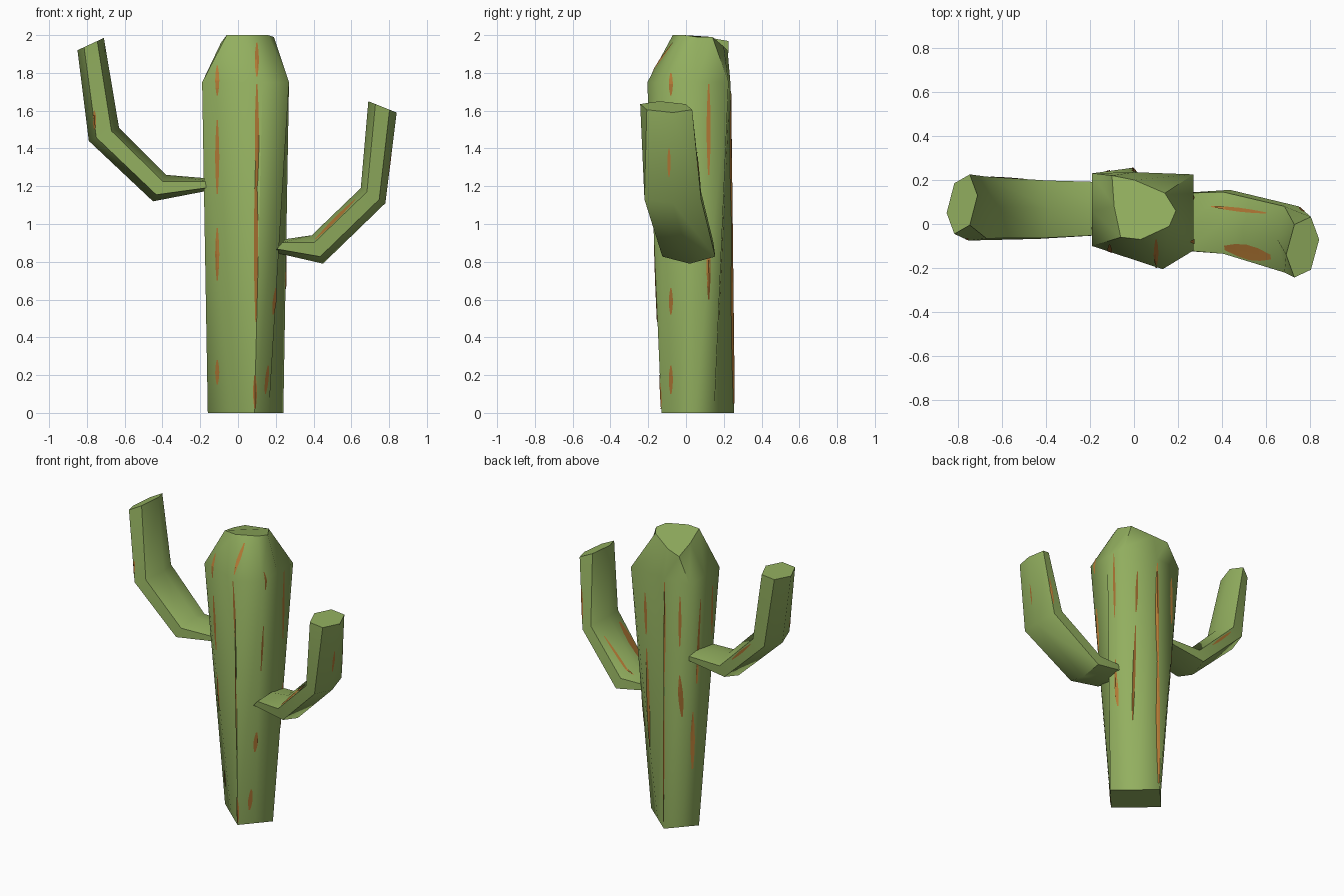
import bpy, bmesh, math
from mathutils import Vector
from mathutils.bvhtree import BVHTree

if "Cube" in bpy.data.objects:
    bpy.data.objects.remove(bpy.data.objects["Cube"])


def material(name, rgb):
    m = bpy.data.materials.new(name)
    m.diffuse_color = (*rgb, 1)
    m.use_nodes = True
    m.node_tree.nodes["Principled BSDF"].inputs["Base Color"].default_value = m.diffuse_color
    return m


GREEN = material("cactus green", (0.29, 0.43, 0.115))
ORANGE = material("orange brown", (0.45, 0.19, 0.035))


def add_object(name, bm, mat):
    mesh = bpy.data.meshes.new(name)
    bm.to_mesh(mesh)
    bm.free()
    mesh.materials.append(mat)
    ob = bpy.data.objects.new(name, mesh)
    bpy.context.collection.objects.link(ob)
    return ob


def loft(name, rings):
    """Skin a list of closed rings, cap both ends, return a ray-cast tree."""
    bm = bmesh.new()
    loops = [[bm.verts.new(p) for p in ring] for ring in rings]
    n = len(loops[0])
    for a, b in zip(loops, loops[1:]):
        for i in range(n):
            j = (i + 1) % n
            bm.faces.new((a[i], a[j], b[j], b[i]))
    bm.faces.new(loops[0])
    bm.faces.new(loops[-1])
    bmesh.ops.recalc_face_normals(bm, faces=bm.faces)
    tree = BVHTree.FromBMesh(bm)
    ob = add_object(name, bm, GREEN)
    bpy.ops.object.select_all(action='DESELECT')
    ob.select_set(True)
    bpy.context.view_layer.objects.active = ob
    bpy.ops.object.shade_smooth_by_angle(angle=math.radians(55))
    return tree


def ribbon(bm, tree, start, end, ray, width=0.022):
    """Lay a thin tapered strip on the surface by projecting a line along ray."""
    start, end, ray = Vector(start), Vector(end), Vector(ray).normalized()
    side = (end - start).cross(ray).normalized()
    steps = max(4, int((end - start).length / 0.06))
    prev = None
    for i in range(steps + 1):
        t = i / steps
        w = width * (0.3 + 0.7 * math.sin(math.pi * t))
        row = []
        for s in (-0.5, 0.0, 0.5):
            hit, normal, _, _ = tree.ray_cast(start.lerp(end, t) + side * s * w, ray)
            row.append(bm.verts.new(hit - ray * 0.004) if hit else None)
        if prev and all(row) and all(prev):
            for k in (0, 1):
                bm.faces.new((prev[k], prev[k + 1], row[k + 1], row[k]))
        prev = row


# Trunk: diamond base, squarish shoulder, slanted crown
corners = [(.087, -.13), (.24, .044), (-.007, .255), (-.16, .085)]
base = []
for i, c in enumerate(corners):
    d = corners[(i + 1) % 4]
    base += [(*c, 0), ((c[0] + d[0]) / 2, (c[1] + d[1]) / 2, 0)]
shoulder = [(x, y, 1.75) for x, y in
            [(.13, -.205), (.27, -.12), (.27, .05), (.27, .225),
             (0, .235), (-.19, .23), (-.19, .06), (-.19, -.10)]]
crown = [(.03, -.07, 2), (.16, -.01, 2), (.19, .06, 1.99), (.14, .14, 1.99),
         (0, .2, 1.94), (-.1, .22, 1.92), (-.09, .08, 1.96), (-.06, -.06, 2)]
trunk = loft("trunk", [base, shoulder, crown])


def arm(name, sections):
    """Each section: inner point, outer point and half width along y."""
    rings = []
    for top, low, w in sections:
        top, low = Vector(top), Vector(low)
        mid, half = (top + low) / 2, (top - low) / 2
        rings.append([mid + half * math.cos(a) + Vector((0, w * math.sin(a) / .866, 0))
                      for a in (math.tau * k / 6 for k in range(6))])
    return loft(name, rings)


# Bent arms
left_arm = arm("left_arm", [
    ((-.14, .07, 1.24), (-.14, .07, 1.18), .12),
    ((-.38, .07, 1.26), (-.45, .06, 1.12), .13),
    ((-.63, .08, 1.51), (-.79, .06, 1.44), .14),
    ((-.71, .13, 1.985), (-.85, .05, 1.92), .115)])
right_arm = arm("right_arm", [
    ((.25, .01, .92), (.19, .01, .85), .13),
    ((.39, .0, .94), (.45, .02, .79), .14),
    ((.65, -.07, 1.19), (.78, -.07, 1.11), .15),
    ((.69, -.14, 1.65), (.84, -.07, 1.59), .12)])

# Orange streaks running up the trunk
bm = bmesh.new()
front = [(-.11, .15, .28), (-.11, .7, .98), (-.11, 1.16, 1.55), (-.11, 1.68, 1.84),
         (.09, .02, .2), (.095, .48, 1.3), (.1, 1.2, 1.74), (.1, 1.78, 1.96)]
for x, a, b in front:
    ribbon(bm, trunk, (x, -1, a), (x, -1, b), (0, 1, 0))
right = [(-.08, .1, .25), (-.08, .52, .66), (-.08, 1.1, 1.42), (-.08, 1.68, 1.8),
         (.12, .6, .95), (.12, 1.26, 1.74)]
for y, a, b in right:
    ribbon(bm, trunk, (1, y, a), (1, y, b), (-1, 0, 0))
back = [(.0, .05, 1.0), (.0, .95, 1.72), (.16, .5, 1.2), (.16, 1.3, 1.6),
        (-.12, .8, 1.1), (-.12, 1.3, 1.65)]
for x, a, b in back:
    ribbon(bm, trunk, (x, 1, a), (x, 1, b), (0, -1, 0))
for y, a, b in [(.12, .4, .8), (.1, 1.0, 1.6), (-.02, 1.3, 1.65)]:
    ribbon(bm, trunk, (-1, y, a), (-1, y, b), (1, 0, 0))
add_object("trunk_streaks", bm, ORANGE)

# Short streaks on the arms
bm = bmesh.new()
DOWN, BACK, FORWARD = (0, 0, -1), (0, 1, 0), (0, -1, 0)
ribbon(bm, left_arm, (-.5, -1, 1.38), (-.39, -1, 1.27), BACK, .018)
ribbon(bm, left_arm, (-.76, -1, 1.5), (-.76, -1, 1.6), BACK, .018)
ribbon(bm, left_arm, (-.5, 1, 1.3), (-.65, 1, 1.45), FORWARD, .018)
ribbon(bm, right_arm, (.41, -1, .92), (.62, -1, 1.13), BACK, .018)
ribbon(bm, right_arm, (.35, .08, 2), (.6, .05, 2), DOWN, .018)
ribbon(bm, right_arm, (2, -.09, 1.25), (2, -.09, 1.4), (-1, 0, 0), .018)
ribbon(bm, right_arm, (.75, 1, 1.2), (.77, 1, 1.4), FORWARD, .018)
add_object("arm_streaks", bm, ORANGE)
